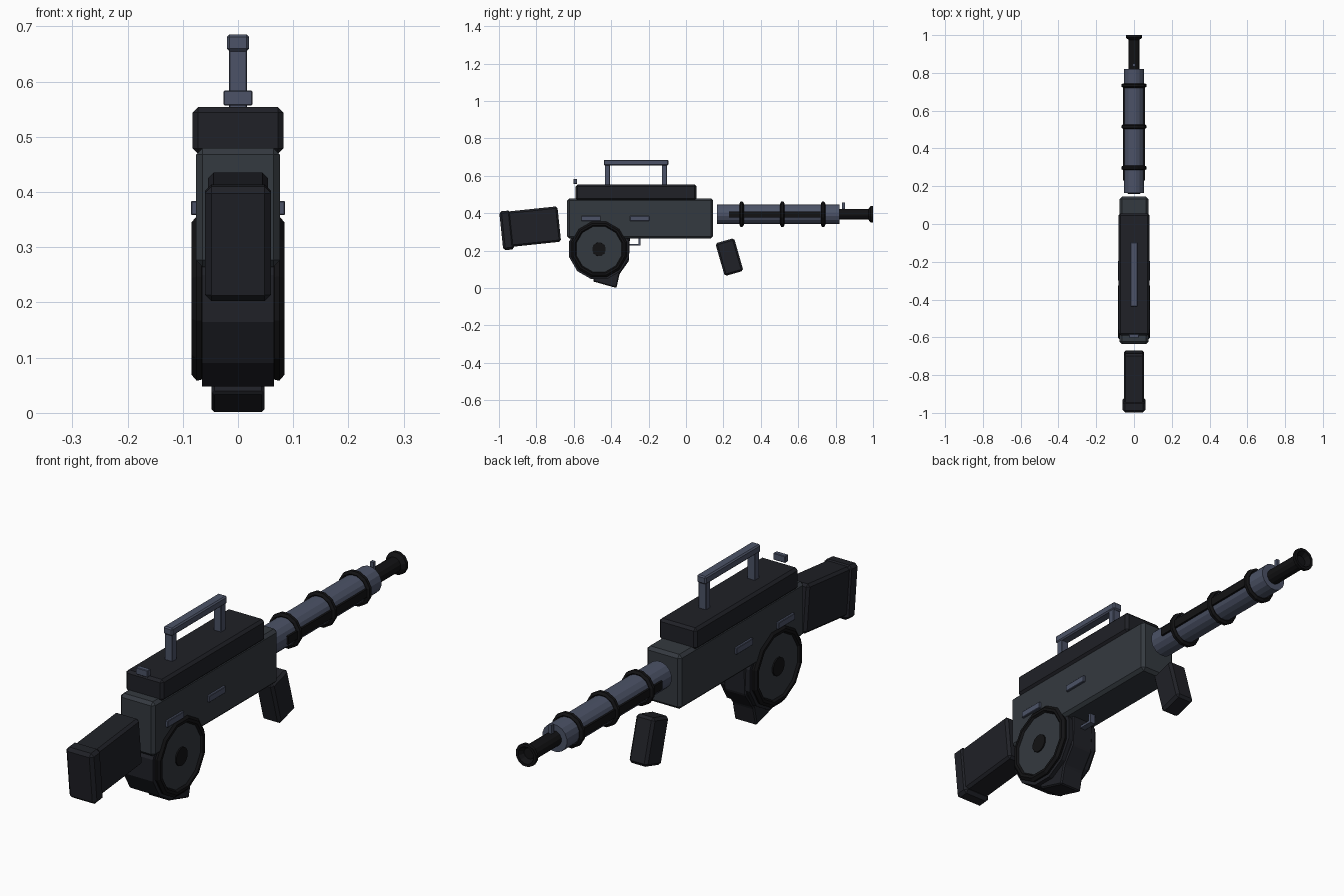
import bpy, bmesh
from math import sin, cos, pi, radians
from mathutils import Vector, Matrix

if "Cube" in bpy.data.objects:
    bpy.data.objects.remove(bpy.data.objects["Cube"])


def material(name, rgb):
    m = bpy.data.materials.new(name)
    m.diffuse_color = (*rgb, 1)
    m.use_nodes = True
    m.node_tree.nodes["Principled BSDF"].inputs["Base Color"].default_value = m.diffuse_color
    return m


BODY = material("gunmetal", (0.034, 0.041, 0.050))
DARK = material("dark", (0.014, 0.015, 0.020))
BLACK = material("black", (0.006, 0.006, 0.007))
STEEL = material("steel", (0.072, 0.086, 0.135))


def finish(name, bm, mat, bevel=0):
    bmesh.ops.recalc_face_normals(bm, faces=bm.faces[:])
    if bevel:
        bmesh.ops.bevel(bm, geom=bm.edges[:], offset=bevel, segments=1,
                        affect='EDGES', profile=0.5)
    me = bpy.data.meshes.new(name)
    bm.to_mesh(me)
    bm.free()
    ob = bpy.data.objects.new(name, me)
    me.materials.append(mat)
    bpy.context.collection.objects.link(ob)
    return ob


def box(name, center, size, mat, bevel=0, tilt=0):
    bm = bmesh.new()
    bmesh.ops.create_cube(bm, size=1, matrix=Matrix.Diagonal((*size, 1)))
    ob = finish(name, bm, mat, bevel)
    ob.location = center
    ob.rotation_euler.x = radians(tilt)
    return ob


def lathe(name, center, profile, mat, axis='Y', n=12, closed=False):
    """Spin (offset along axis, radius) points; closed makes a ring, open gets caps."""
    bm = bmesh.new()
    rings = []
    for t, r in profile:
        ring = []
        for i in range(n):
            a = 2 * pi * (i + 0.5) / n
            u, v = r * cos(a), r * sin(a)
            p = (u, t, v) if axis == 'Y' else (t, u, v)
            ring.append(bm.verts.new(Vector(p) + Vector(center)))
        rings.append(ring)
    pairs = list(zip(rings, rings[1:]))
    if closed:
        pairs.append((rings[-1], rings[0]))
    else:
        bm.faces.new(rings[0])
        bm.faces.new(rings[-1])
    for a, b in pairs:
        for i in range(n):
            j = (i + 1) % n
            bm.faces.new((a[i], a[j], b[j], b[i]))
    return finish(name, bm, mat)


def extrude_x(name, pts, half, mat, bevel=0):
    bm = bmesh.new()
    f = bm.faces.new([bm.verts.new((-half, y, z)) for y, z in pts])
    g = bmesh.ops.extrude_face_region(bm, geom=[f])["geom"]
    bmesh.ops.translate(bm, vec=(2 * half, 0, 0),
                        verts=[v for v in g if isinstance(v, bmesh.types.BMVert)])
    return finish(name, bm, mat, bevel)


# Receiver and top cover
box("receiver", (0, -0.245, 0.372), (0.152, 0.78, 0.215), BODY, 0.012)
box("top_cover", (0, -0.267, 0.511), (0.164, 0.645, 0.085), DARK, 0.01)

# Carry handle and rear sight
for tag, y in (("rear", -0.42), ("front", -0.115)):
    box("handle_post_" + tag, (0, y, 0.605), (0.033, 0.028, 0.115), STEEL, 0.002)
box("handle_bar", (0, -0.267, 0.67), (0.04, 0.345, 0.031), STEEL, 0.005)
box("rear_sight", (0, -0.592, 0.57), (0.052, 0.02, 0.027), STEEL, 0.002)

# Side plates
for s in (-1, 1):
    for tag, y in (("rear", -0.508), ("front", -0.248)):
        box("side_plate_" + tag, (s * 0.078, y, 0.371), (0.014, 0.104, 0.026), STEEL, 0.002)

# Stock and butt pad
box("stock", (0, -0.812, 0.328), (0.108, 0.27, 0.19), DARK, 0.01, 6)
box("butt_pad", (0, -0.958, 0.308), (0.12, 0.06, 0.209), DARK, 0.012, 6)

# Drum magazine with rims, side faces and hubs
DRUM = (0, -0.465, 0.207)
lathe("drum_body", DRUM, [(-0.065, 0.165), (0.065, 0.165)], DARK, 'X')
for s in (-1, 1):
    lathe("drum_rim", DRUM, [(s * t, r) for t, r in
          ((0.06, 0.145), (0.066, 0.152), (0.075, 0.154), (0.084, 0.143),
           (0.084, 0.132), (0.074, 0.124), (0.06, 0.124))], BLACK, 'X', 12, True)
    lathe("drum_face", DRUM, [(s * 0.05, 0.13), (s * 0.076, 0.13)], BODY, 'X')
    lathe("drum_hub", DRUM, [(s * 0.06, 0.038), (s * 0.081, 0.036)], BLACK, 'X')

# Pistol grip and trigger guard
extrude_x("pistol_grip", [(-0.497, 0.035), (-0.372, 0.0), (-0.355, 0.075), (-0.305, 0.145),
                          (-0.3, 0.27), (-0.44, 0.27)], 0.048, DARK, 0.005)
box("guard_bottom", (0, -0.28, 0.231), (0.024, 0.075, 0.01), STEEL)
box("guard_front", (0, -0.248, 0.248), (0.024, 0.01, 0.044), STEEL)

# Foregrip
box("foregrip", (0, 0.232, 0.165), (0.08, 0.104, 0.182), DARK, 0.01, 16)

# Barrel shroud with side slots and clamp rings
BZ = 0.394
lathe("barrel_shroud", (0, 0, BZ), [(0.165, 0.054), (0.82, 0.054)], STEEL, n=16)
for s in (-1, 1):
    box("shroud_slot", (s * 0.05, 0.475, BZ), (0.018, 0.49, 0.032), BLACK)
for y in (0.297, 0.515, 0.733):
    lathe("clamp_ring", (0, y, BZ),
          [(0.012 * cos(k * pi / 3), 0.059 + 0.012 * sin(k * pi / 3)) for k in range(6)],
          BLACK, n=12, closed=True)

# Muzzle with flared, hollow end, and front sight
lathe("muzzle", (0, 0, BZ), [(0.81, 0.03), (0.975, 0.03), (0.987, 0.045), (1.0, 0.045),
                            (1.0, 0.034), (0.98, 0.022)], BLACK, n=12)
box("front_sight", (0, 0.842, 0.436), (0.014, 0.014, 0.044), STEEL)
